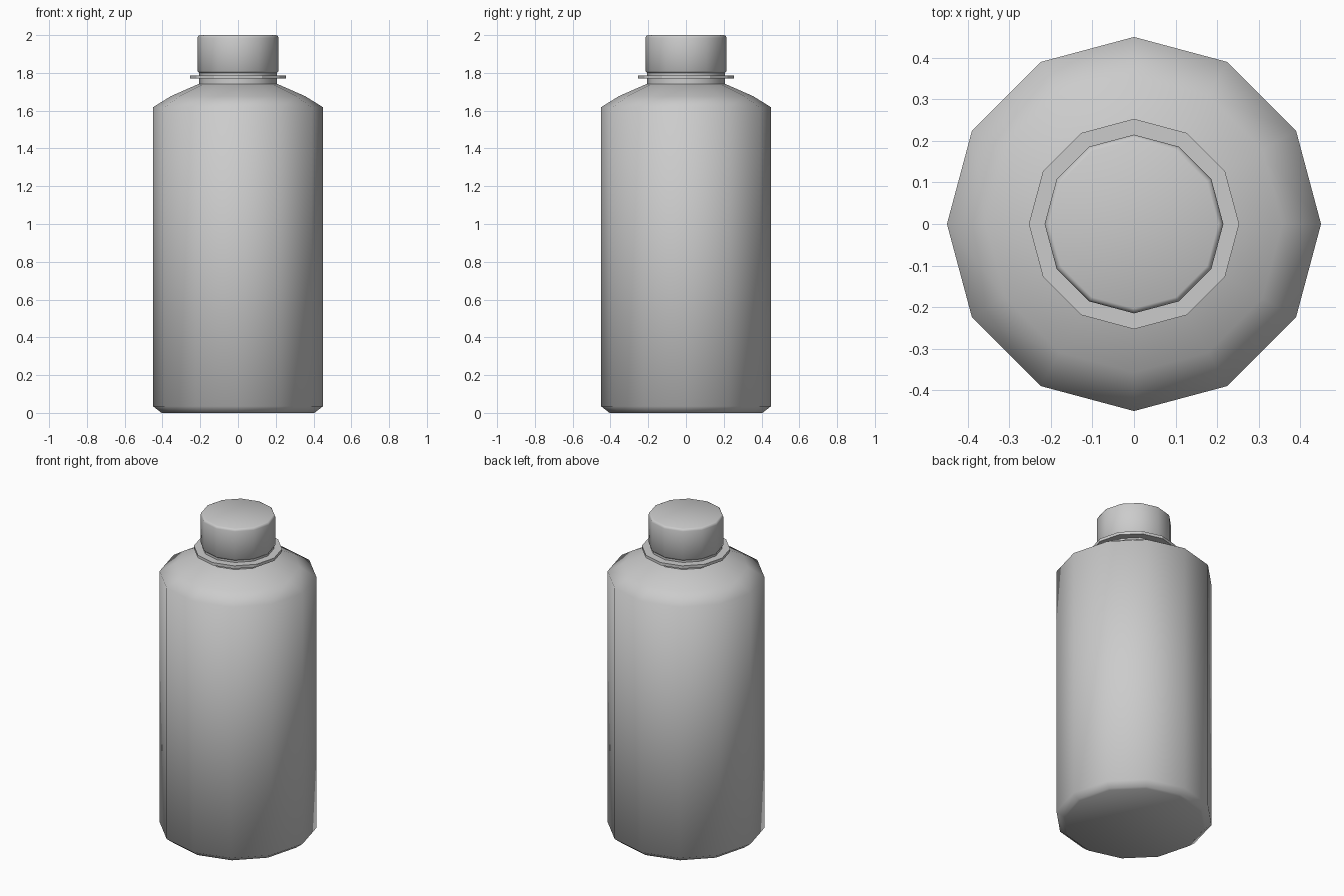
import bpy, bmesh, math

if "Cube" in bpy.data.objects:
    bpy.data.objects.remove(bpy.data.objects["Cube"])

SIDES = 12


def lathe(name, profile, smooth_angle):
    """Revolve a (radius, height) profile into a closed 12-sided solid."""
    bm = bmesh.new()
    rings = []
    for r, z in profile:
        rings.append([bm.verts.new((r * math.cos(2 * math.pi * i / SIDES),
                                    r * math.sin(2 * math.pi * i / SIDES), z))
                      for i in range(SIDES)])
    for a, b in zip(rings, rings[1:]):
        for i in range(SIDES):
            j = (i + 1) % SIDES
            bm.faces.new((a[i], a[j], b[j], b[i]))
    bm.faces.new(rings[0][::-1])
    bm.faces.new(rings[-1])
    bmesh.ops.recalc_face_normals(bm, faces=bm.faces)
    mesh = bpy.data.meshes.new(name)
    bm.to_mesh(mesh)
    bm.free()
    ob = bpy.data.objects.new(name, mesh)
    bpy.context.collection.objects.link(ob)
    bpy.ops.object.select_all(action='DESELECT')
    ob.select_set(True)
    bpy.context.view_layer.objects.active = ob
    bpy.ops.object.shade_smooth_by_angle(angle=math.radians(smooth_angle))
    return ob


# Body with chamfered base and rounded shoulder
lathe("bottle_body", [(0.405, 0.0), (0.415, 0.008), (0.45, 0.035), (0.45, 1.618),
                      (0.357, 1.676), (0.205, 1.743)], 65)
# Neck
lathe("neck", [(0.207, 1.735), (0.207, 1.805)], 40)
# Thin collar ring around the neck
lathe("neck_ring", [(0.253, 1.769), (0.253, 1.787)], 25)
# Screw cap with softened rims
lathe("cap", [(0.207, 1.80), (0.215, 1.81), (0.215, 1.986), (0.211, 1.996),
              (0.203, 2.0)], 70)
